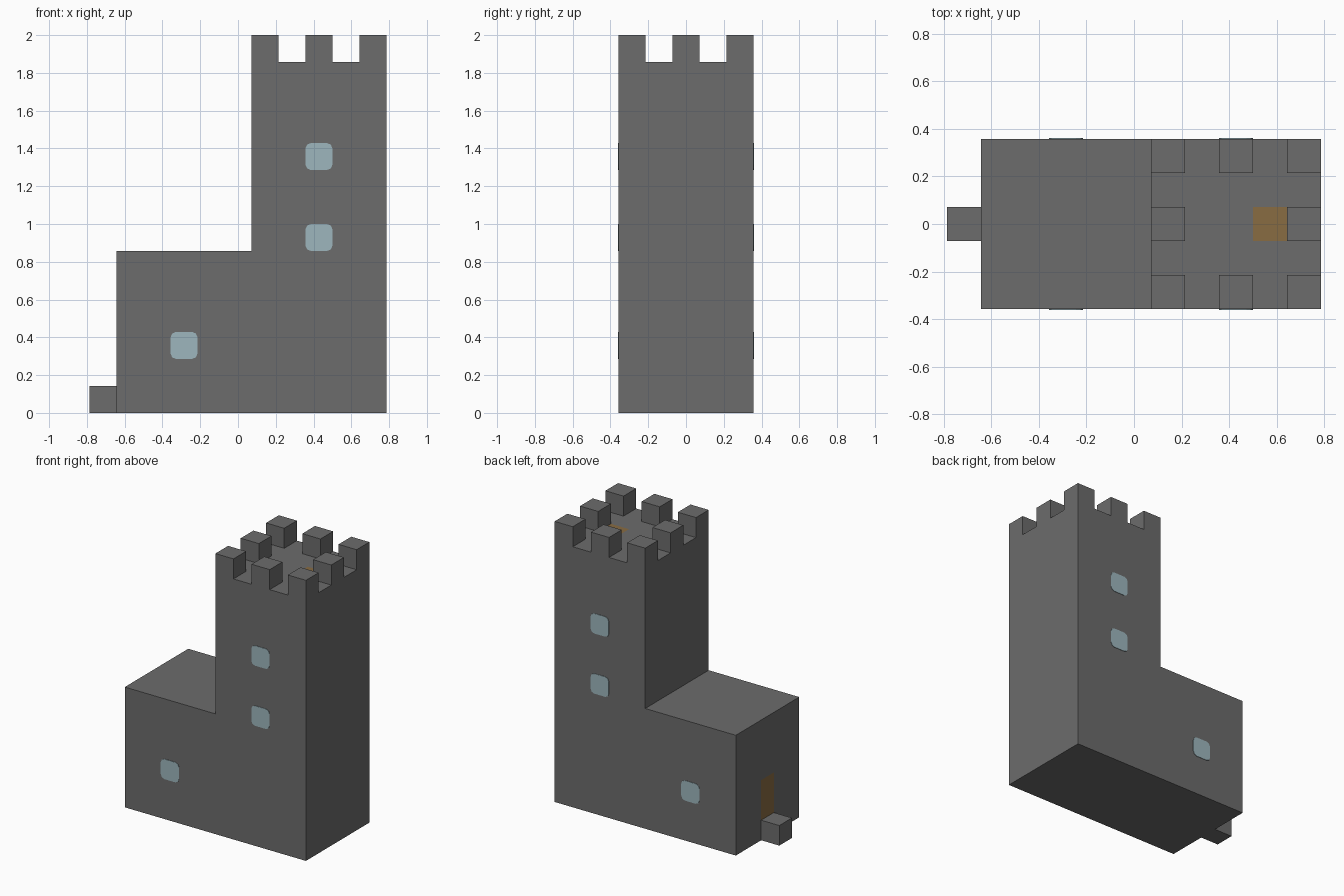
import bpy, bmesh
from mathutils import Vector

U = 1 / 7  # building block size; the model is 11 x 5 x 14 blocks

cube = bpy.data.objects.get("Cube")
if cube:
    bpy.data.objects.remove(cube, do_unlink=True)


def material(name, rgb):
    m = bpy.data.materials.new(name)
    m.use_nodes = True
    m.diffuse_color = (*rgb, 1)
    bsdf = next(n for n in m.node_tree.nodes if n.type == "BSDF_PRINCIPLED")
    bsdf.inputs["Base Color"].default_value = (*rgb, 1)
    return m


stone = material("grey stone", (0.15, 0.15, 0.15))
wood = material("brown wood", (0.25, 0.15, 0.055))
glass = material("pale blue glass", (0.34, 0.47, 0.51))


def add_object(name, bm, *mats):
    me = bpy.data.meshes.new(name)
    bm.to_mesh(me)
    bm.free()
    for m in mats:
        me.materials.append(m)
    ob = bpy.data.objects.new(name, me)
    bpy.context.collection.objects.link(ob)
    return ob


def solid(name, xs, height, is_wood=lambda c, n: False):
    """Join block columns of the given heights into one clean shell."""
    bm = bmesh.new()
    cells = {(x, y, z) for x in xs for y in range(-2, 3) for z in range(height(x, y))}
    for c in cells:
        for axis in range(3):
            for sign in (-1, 1):
                n = Vector((0, 0, 0))
                n[axis] = sign
                if tuple(int(a + b) for a, b in zip(c, n)) in cells:
                    continue
                a, b = Vector((0, 0, 0)), Vector((0, 0, 0))
                a[(axis + 1) % 3] = 0.5
                b[(axis + 2) % 3] = 0.5 * sign
                mid = Vector(c) + Vector((0, 0, 0.5)) + n / 2
                f = bm.faces.new([bm.verts.new((mid + p) * U)
                                  for p in (-a - b, a - b, a + b, b - a)])
                f.material_index = int(is_wood(c, tuple(n)))
    bmesh.ops.remove_doubles(bm, verts=bm.verts, dist=0.001)
    bmesh.ops.dissolve_limit(bm, angle_limit=0.01, verts=bm.verts, edges=bm.edges,
                             delimit={"MATERIAL"})
    return add_object(name, bm, stone, wood)


# Hall and battlemented tower share one shell
def castle_height(x, y):
    if x < 1:
        return 6
    on_rim = x in (1, 5) or abs(y) == 2
    merlon = on_rim and x % 2 == 1 and y % 2 == 0
    return 14 if merlon else 13


def castle_wood(c, n):
    door = c[0] == -4 and c[1] == 0 and c[2] in (1, 2) and n[0] < 0
    hatch = c == (4, 0, 12) and n[2] > 0
    return door or hatch


solid("castle_walls", range(-4, 6), castle_height, castle_wood)

# Step below the door
solid("door_step", [-5], lambda x, y: int(y == 0))


# Rounded window panes on the front and back walls
def window(name, x, z, side):
    bm = bmesh.new()
    bmesh.ops.create_cube(bm, size=1)
    bmesh.ops.scale(bm, vec=(U, 0.006, U), verts=bm.verts)
    corners = [e for e in bm.edges
               if abs(e.verts[0].co.y - e.verts[1].co.y) > 0.003]
    bmesh.ops.bevel(bm, geom=corners, offset=0.2 * U, segments=2, profile=0.5,
                    affect="EDGES")
    ob = add_object(name, bm, glass)
    ob.location = (x * U, side * 2.5 * U, (z + 0.5) * U)


for label, side in (("front", -1), ("back", 1)):
    for part, x, z in (("hall", -2, 2), ("tower_lower", 3, 6), ("tower_upper", 3, 9)):
        window(f"{label}_{part}_window", x, z, side)
